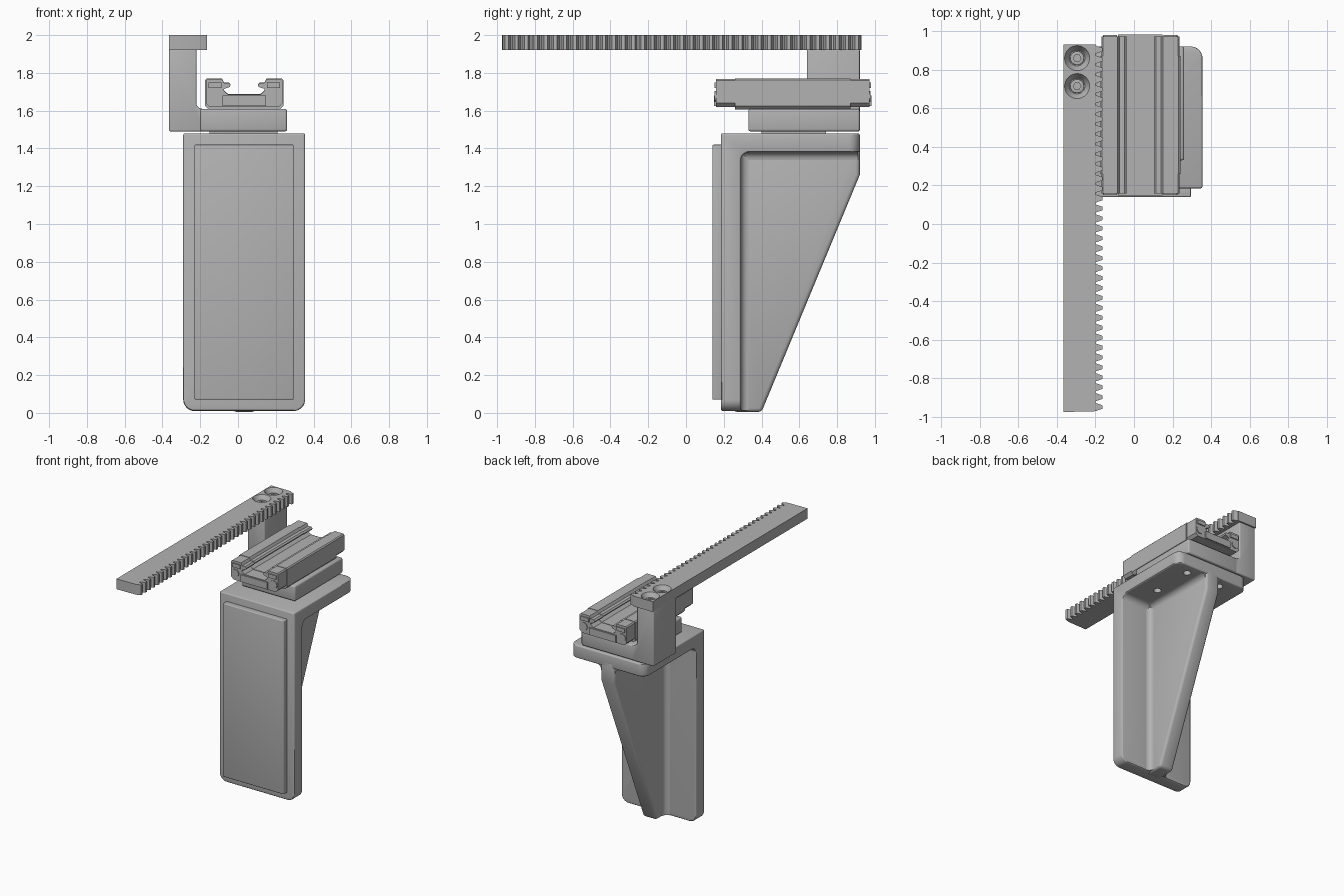
import bpy, bmesh, math
from mathutils import Vector

if "Cube" in bpy.data.objects:
    bpy.data.objects.remove(bpy.data.objects["Cube"], do_unlink=True)

grey = bpy.data.materials.new("machined_grey")
grey.use_nodes = True
grey.diffuse_color = (0.45, 0.45, 0.45, 1)
grey.node_tree.nodes["Principled BSDF"].inputs["Base Color"].default_value = (0.45, 0.45, 0.45, 1)

MID = 0.033  # centre line of the finger in x


def activate(ob):
    bpy.ops.object.select_all(action="DESELECT")
    ob.select_set(True)
    bpy.context.view_layer.objects.active = ob


def prism(name, pts, axis, lo, hi, bevel=0, rounds=()):
    """Extrude a 2D profile along an axis; rounds = (edge test, radius) pairs."""
    place = {"x": lambda p, d: (d, p[0], p[1]),
             "y": lambda p, d: (p[0], d, p[1]),
             "z": lambda p, d: (p[0], p[1], d)}[axis]
    bm = bmesh.new()
    face = bm.faces.new([bm.verts.new(place(p, lo)) for p in pts])
    ext = bmesh.ops.extrude_face_region(bm, geom=[face])
    step = Vector(place((0, 0), hi - lo))
    bmesh.ops.translate(bm, vec=step, verts=[g for g in ext["geom"] if isinstance(g, bmesh.types.BMVert)])
    bmesh.ops.recalc_face_normals(bm, faces=bm.faces)
    for test, radius in rounds:
        edges = [e for e in bm.edges if test((e.verts[0].co + e.verts[1].co) / 2,
                                             (e.verts[1].co - e.verts[0].co).normalized())]
        bmesh.ops.bevel(bm, geom=edges, offset=radius, segments=8, profile=0.5, affect="EDGES")
    me = bpy.data.meshes.new(name)
    bm.to_mesh(me)
    bm.free()
    me.materials.append(grey)
    ob = bpy.data.objects.new(name, me)
    bpy.context.collection.objects.link(ob)
    activate(ob)
    if bevel:
        mod = ob.modifiers.new("soft_edges", "BEVEL")
        mod.width, mod.segments, mod.angle_limit = bevel, 3, math.radians(40)
        bpy.ops.object.modifier_apply(modifier=mod.name)
    bpy.ops.object.shade_smooth_by_angle(angle=math.radians(30))
    return ob


def box(name, x, y, z, bevel=0, rounds=()):
    pts = [(x[0], y[0]), (x[1], y[0]), (x[1], y[1]), (x[0], y[1])]
    return prism(name, pts, "z", z[0], z[1], bevel, rounds)


def circle(cx, cy, r, n=32):
    return [(cx + r * math.cos(math.tau * i / n), cy + r * math.sin(math.tau * i / n)) for i in range(n)]


def cut(ob, cutter):
    cutter.hide_render = True
    activate(ob)
    mod = ob.modifiers.new("cut", "BOOLEAN")
    mod.operation, mod.solver, mod.object = "DIFFERENCE", "EXACT", cutter
    bpy.ops.object.modifier_apply(modifier=mod.name)
    bpy.data.objects.remove(cutter, do_unlink=True)
    bpy.ops.object.shade_smooth_by_angle(angle=math.radians(30))


def fillet(name, u, v, su, sv, axis, lo, hi, r=0.04):
    """Concave corner strip at (u, v) opening towards (su, sv)."""
    arc = [(u + su * r * (1 - math.cos(a)), v + sv * r * (1 - math.sin(a)))
           for a in [math.pi / 2 * i / 6 for i in range(7)]]
    return prism(name, [(u, v)] + arc, axis, lo, hi)


# Finger: front plate and top plate as one angle piece
body = prism("finger_body",
             [(0.185, 0.01), (0.29, 0.01), (0.29, 1.38), (0.92, 1.38), (0.92, 1.48), (0.185, 1.48)],
             "x", -0.29, 0.355, 0.01,
             [(lambda c, d: abs(d.y) > 0.9 and c.z < 0.02, 0.06),
              (lambda c, d: abs(d.z) > 0.9 and c.y > 0.91, 0.06),
              (lambda c, d: abs(d.x) > 0.9 and abs(c.y - 0.29) < 0.01 and c.z > 1.3, 0.045)])
for x in (-0.1, 0.2):
    for y in (0.5, 0.83):
        cut(body, prism("hole_cutter", circle(x, y, 0.028), "z", 1.3, 1.46))

# Gusset rib behind the plate, with blended joints
R0, R1 = MID - 0.06, MID + 0.06
prism("gusset_rib", [(0.25, 0.005), (0.4, 0.005), (0.92, 1.26), (0.92, 1.43), (0.25, 1.43)],
      "x", R0, R1, 0.02)
for side, x, s in (("right", R0, -1), ("left", R1, 1)):
    fillet("rib_plate_blend_" + side, x, 0.29, s, 1, "z", 0.012, 1.38)
    fillet("rib_top_blend_" + side, x, 1.38, s, -1, "y", 0.29, 0.91)

# Grip pad
box("grip_pad", (-0.23, 0.295), (0.14, 0.19), (0.07, 1.42), 0.006)

# Rack mount: spacer, foot and upright
box("mount_spacer", (-0.15, 0.21), (0.4, 0.74), (1.47, 1.5))
box("mount_foot", (-0.2, 0.26), (0.33, 0.92), (1.49, 1.61), 0.012)
prism("rack_upright",
      [(-0.365, 1.49), (-0.18, 1.49), (-0.18, 1.61), (-0.22, 1.61), (-0.22, 1.925), (-0.365, 1.925)],
      "y", 0.64, 0.92, 0.008,
      [(lambda c, d: abs(d.y) > 0.9 and abs(c.x + 0.22) < 0.01 and c.z < 1.7, 0.03)])

# Toothed rack
Y0, Y1, TEETH = -0.975, 0.93, 37
pitch = (Y1 - Y0) / TEETH
rack_pts = [(-0.365, Y1), (-0.365, Y0)]
for i in range(TEETH):
    y = Y0 + pitch * i
    rack_pts += [(-0.2, y + 0.08 * pitch), (-0.163, y + 0.33 * pitch),
                 (-0.163, y + 0.67 * pitch), (-0.2, y + 0.92 * pitch)]
rack_pts.append((-0.2, Y1))
rack = prism("toothed_rack", rack_pts, "z", 1.92, 2.0)

# Countersunk screws in the rack
for i, y in enumerate((0.86, 0.715)):
    cutter = prism("sink_cutter", circle(-0.295, y, 0.068), "z", 1.96, 2.005)
    for v in cutter.data.vertices:
        if v.co.z < 1.97:
            v.co.x = -0.295 + (v.co.x + 0.295) * 0.6
            v.co.y = y + (v.co.y - y) * 0.6
    cut(rack, cutter)
    head = prism("screw_head_%d" % (i + 1), circle(-0.295, y, 0.036), "z", 1.955, 1.972, 0.003)
    cut(head, prism("socket_cutter", circle(-0.295, y, 0.02, 6), "z", 1.962, 1.99))


# Guide carriage: channelled block with an end cap at each end
def carriage_profile(half, base, top):
    right = [(half - 0.02, base), (half, base + 0.02), (half, top - 0.008), (half - 0.008, top),
             (0.118, top), (0.108, top - 0.02), (0.082, top - 0.02), (0.072, top - 0.03),
             (0.077, top - 0.042), (0.108, top - 0.052), (0.108, top - 0.062), (0.085, top - 0.082)]
    return [(MID + x, z) for x, z in right] + [(MID - x, z) for x, z in reversed(right)]


prism("carriage_block", carriage_profile(0.207, 1.605, 1.77), "y", 0.26, 0.87)
for end, y, s in (("front", 0.26, -1), ("back", 0.87, 1)):
    prism("carriage_cap_" + end, carriage_profile(0.202, 1.62, 1.767), "y", y, y + s * 0.102)
    face = y + s * 0.1
    box("cap_tab_" + end, (MID - 0.115, MID + 0.115), sorted((face, face + s * 0.012)), (1.625, 1.68))
    for side in (-1, 1):
        prism("cap_screw_%s_%s" % (end, "left" if side > 0 else "right"),
              circle(MID + side * 0.165, 1.675, 0.03, 24), "y", face, face + s * 0.008)
        ear = sorted((MID + side * 0.12, MID + side * 0.19))
        box("cap_ear_%s_%s" % (end, "left" if side > 0 else "right"), ear,
            sorted((face, face + s * 0.01)), (1.72, 1.75))
